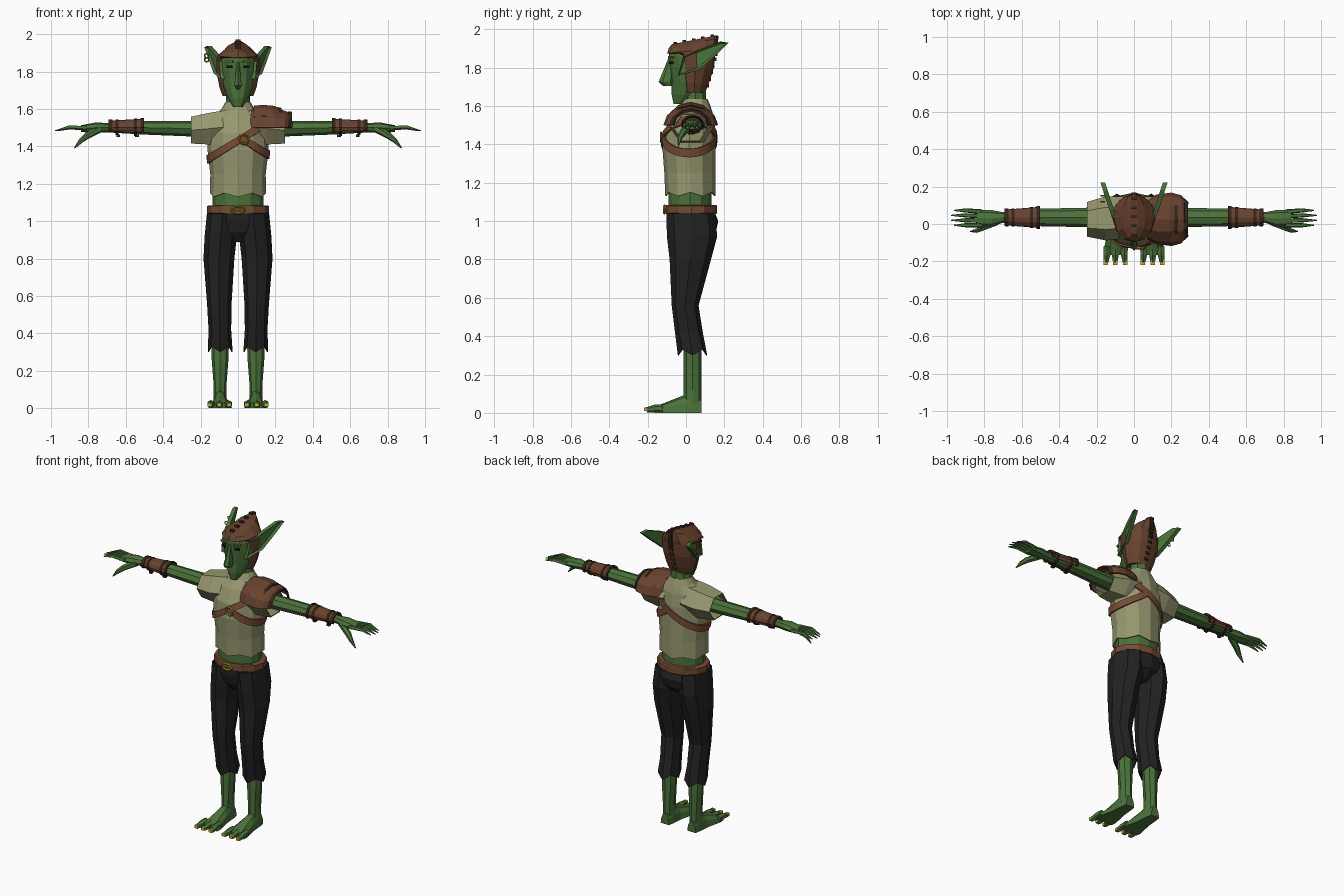
import bpy, bmesh
from math import sin, cos, pi, radians
from mathutils import Vector, Matrix

cube = bpy.data.objects.get("Cube")
if cube:
    bpy.data.objects.remove(cube)


def material(name, *rgb):
    mat = bpy.data.materials.new(name)
    mat.use_nodes = True
    mat.diffuse_color = (*rgb, 1)
    mat.node_tree.nodes["Principled BSDF"].inputs["Base Color"].default_value = (*rgb, 1)
    return mat


skin = material("green skin", .07, .17, .042)
cloth = material("pale shirt cloth", .31, .31, .16)
black = material("black trouser cloth", .016, .016, .017)
leather = material("brown leather", .14, .055, .028)
tan = material("light belt leather", .18, .07, .034)
dark = material("dark leather", .04, .018, .011)
gold = material("gold", .35, .24, .015)
nail = material("yellow nail", .5, .45, .03)
ink = material("eye black", .008, .01, .008)


def finish(name, bm, mat, thick=0):
    bmesh.ops.recalc_face_normals(bm, faces=bm.faces)
    mesh = bpy.data.meshes.new(name)
    bm.to_mesh(mesh)
    bm.free()
    mesh.materials.append(mat)
    obj = bpy.data.objects.new(name, mesh)
    bpy.context.collection.objects.link(obj)
    if thick:
        mod = obj.modifiers.new("thickness", 'SOLIDIFY')
        mod.thickness, mod.offset = thick, 0
    return obj


def loft(name, rings, mat, caps=True, thick=0, loop=True, keep=None):
    """Skin a list of point rings; keep(centre) filters the faces."""
    bm = bmesh.new()
    rows = [[bm.verts.new(p) for p in ring] for ring in rings]
    n = len(rows[0])
    for a, b in zip(rows, rows[1:]):
        for i in range(n if loop else n - 1):
            j = (i + 1) % n
            bm.faces.new((a[i], a[j], b[j], b[i]))
    if caps:
        bm.faces.new(rows[0])
        bm.faces.new(rows[-1])
    if keep:
        gone = [f for f in bm.faces if not keep(f.calc_center_median())]
        bmesh.ops.delete(bm, geom=gone, context='FACES')
    return finish(name, bm, mat, thick)


def turn(n):
    return [2 * pi * i / n - pi / 2 for i in range(n)]


def flat(z, rx, front, back, cx=0, n=12, tilt=0, jag=0):
    """Horizontal ring given by half width and front and back depth."""
    cy, ry = (front + back) / 2, (back - front) / 2
    pts = []
    for i, a in enumerate(turn(n)):
        y = cy + ry * sin(a)
        pts.append((cx + rx * cos(a), y, z + tilt * y + jag * (i % 2)))
    return pts


def across(s, x, cy, cz, ry, rz, n=8):
    """Ring around the arm axis on side s."""
    return [(s * x, cy + ry * sin(a), cz + rz * cos(a)) for a in turn(n)]


def tube(name, points, radii, mat, n=6):
    pts = [Vector(p) for p in points]
    rings = []
    for i, (p, r) in enumerate(zip(pts, radii)):
        d = pts[min(i + 1, len(pts) - 1)] - pts[max(i - 1, 0)]
        q = d.to_track_quat('Z', 'Y')
        rings.append([p + q @ Vector((r * cos(a), r * sin(a), 0)) for a in turn(n)])
    return loft(name, rings, mat)


def box(name, centre, size, mat, rot=0, axis='Z'):
    bm = bmesh.new()
    m = Matrix.Translation(centre) @ Matrix.Rotation(rot, 4, axis) @ Matrix.Diagonal((*size, 1))
    bmesh.ops.create_cube(bm, size=1, matrix=m)
    return finish(name, bm, mat)


def hoop(name, centre, rx, rz, r, mat, n=8):
    """Upright ring that faces the front."""
    c = Vector(centre)
    rings = []
    for a in turn(n) + [-pi / 2]:
        rings.append([c + Vector(((rx + r * cos(b)) * cos(a), r * sin(b), (rz + r * cos(b)) * sin(a)))
                      for b in turn(4)])
    return loft(name, rings, mat, caps=False)


# Head, neck and nose
loft("head", [flat(*r) for r in (
    (1.61, .025, -.065, -.015), (1.66, .055, -.075, .06), (1.72, .08, -.075, .1),
    (1.8, .093, -.085, .12), (1.86, .095, -.09, .12), (1.9, .08, -.085, .12))], skin)
loft("neck", [flat(1.57, .07, -.01, .11, n=8), flat(1.72, .06, 0, .1, n=8)], skin)
loft("nose", [flat(z, w, f, -.06, n=6) for z, w, f in (
    (1.85, .008, -.092), (1.77, .017, -.125), (1.725, .022, -.143), (1.705, .012, -.12))], skin)

# Hood with a stitched ridge
loft("hood", [flat(z, w, f, b, tilt=t) for z, w, f, b, t in (
    (1.67, .083, -.015, .1, 0), (1.72, .1, -.03, .12, 0), (1.8, .115, -.045, .145, 0),
    (1.87, .115, -.06, .155, .1), (1.885, .107, -.098, .162, .1), (1.92, .06, -.09, .167, .2),
    (1.937, .02, -.075, .165, .2))], leather)
ridge = [Vector(p) for p in ((0, -.08, 1.92), (0, .16, 1.968), (0, .156, 1.86), (0, .105, 1.69))]
for a, b in zip(ridge, ridge[1:]):
    for k in range(5):
        box("hood_stitch", a.lerp(b, (k + .5) / 5), (.026, .018, .018), dark)

# Eyes, brows and ears
ear = ((-.04, 1.76), (-.015, 1.855), (.08, 1.9), (.18, 1.937), (.222, 1.93), (.16, 1.87), (.07, 1.79))
for s, side in ((1, "left"), (-1, "right")):
    box(side + "_eye", (s * .046, -.076, 1.826), (.03, .014, .014), ink, s * radians(22))
    box(side + "_brow", (s * .048, -.078, 1.853), (.045, .016, .01), skin, s * radians(22))
    bm = bmesh.new()
    face = bm.faces.new([bm.verts.new((s * (.1 + .33 * (y + .02)), y, z)) for y, z in ear])
    base = bmesh.ops.extrude_face_region(bm, geom=[face])
    for v in base["geom"]:
        if isinstance(v, bmesh.types.BMVert):
            v.co.x -= s * .025
    bmesh.ops.inset_region(bm, faces=[face], thickness=.012, depth=0)
    for v in face.verts:
        v.co.x -= s * .012
    finish(side + "_ear", bm, skin)
for k in range(2):
    hoop("earring", (-.168, .15 - .03 * k, 1.885 - .022 * k), .012, .012, .004, gold, 6)

# Shirt body, waist and belt
torso = ((1.13, .148, -.105, .15), (1.25, .145, -.11, .15), (1.38, .16, -.12, .15),
         (1.47, .158, -.11, .15), (1.55, .14, -.07, .14), (1.6, .085, -.03, .125),
         (1.635, .065, -.01, .11))
loft("shirt", [flat(*r, jag=.02 * (i == 0)) for i, r in enumerate(torso)], cloth, caps=False, thick=.006)
loft("waist", [flat(1.03, .137, -.09, .135), flat(1.25, .135, -.09, .13)], skin)
loft("belt", [flat(z, w, -.065 - w / 4, .12 + w / 4) for z, w in (
    (1.038, .155), (1.043, .166), (1.08, .166), (1.085, .155))], tan)
hoop("belt_buckle", (0, -.112, 1.06), .033, .02, .007, gold)
box("buckle_pin", (0, -.112, 1.06), (.05, .012, .008), gold)

# Trousers, shins and feet
loft("trouser_seat", [flat(*r) for r in (
    (.89, .05, -.05, .1), (.94, .15, -.085, .155), (1., .166, -.1, .168), (1.045, .163, -.1, .15))], black)
for s, side in ((1, "left"), (-1, "right")):
    loft(side + "_trouser_leg", [flat(z, w, f, b, s * c, 8, jag=j) for z, c, w, f, b, j in (
        (.3, .095, .064, -.04, .108, .03), (.42, .097, .058, -.055, .085, 0),
        (.56, .1, .063, -.072, .063, 0), (.8, .102, .08, -.083, .128, 0),
        (.92, .092, .084, -.097, .16, 0), (1.04, .082, .082, -.1, .15, 0))], black, caps=False, thick=.005)
    loft(side + "_shin", [flat(z, w, -.012, .08, s * .096, 8) for z, w in (
        (.04, .034), (.12, .034), (.25, .044), (.4, .05))], skin)
    foot = []
    for y, w, h in ((.08, .03, .07), (.04, .036, .11), (-.03, .042, .085), (-.13, .064, .045), (-.165, .06, .03)):
        foot.append([(s * (.096 + w * cos(a)), y, max(0, h * sin(a))) for a in turn(12)])
    loft(side + "_foot", foot, skin)
    for x in (.052, .1, .145):
        tip = s * (x + (x - .096) * .1)
        tube(side + "_toe", ((s * x, -.12, .022), (s * x, -.165, .022), (tip, -.205, .015)),
             (.022, .021, .014), skin)
        box(side + "_toenail", (tip, -.205, .019), (.024, .028, .018), nail)

# Sleeves, arms, hands and bracers
for s, side in ((1, "left"), (-1, "right")):
    loft(side + "_sleeve", [across(s, *r, 6) for r in (
        (.06, .035, 1.505, .11, .1), (.15, .03, 1.495, .115, .095), (.25, .025, 1.487, .09, .08))],
        cloth, caps=False, thick=.006)
    loft(side + "_arm", [across(s, *r) for r in (
        (.13, .03, 1.495, .055, .045), (.25, .035, 1.495, .052, .042), (.5, .035, 1.5, .047, .037),
        (.7, .035, 1.5, .028, .025), (.76, .03, 1.5, .044, .028), (.84, .032, 1.495, .042, .018))], skin)
    for k in range(4):
        y = .066 - .024 * k
        reach = .985 - .015 * abs(k - 1.5)
        tube(side + "_finger", ((s * .81, y, 1.497), (s * .9, y * 1.1, 1.503), (s * reach, y * 1.1, 1.484)),
             (.013, .012, .003), skin, 5)
    tube(side + "_thumb", ((s * .74, .01, 1.495), (s * .81, -.02, 1.455), (s * .84, -.035, 1.43), (s * .875, -.04, 1.39)),
         (.022, .018, .013, .003), skin)

    def cuff(part, x1, x2, grow, mat, keep=None):
        def ring(x):
            t = (x - .5) / .2
            return across(s, x, .035, 1.502, .054 - .016 * t + grow, .043 - .011 * t + grow, 12)
        loft(side + part, [ring(x1), ring(x2)], mat, caps=False, thick=.006, keep=keep)

    def upper(c):
        return c.z > 1.485
    cuff("_bracer", .505, .69, 0, leather, upper)
    cuff("_bracer_trim", .503, .52, .005, dark, upper)
    cuff("_bracer_trim", .672, .692, .005, dark, upper)
    for x in (.54, .64):
        cuff("_bracer_strap", x, x + .016, .003, dark)
        box(side + "_strap_buckle", (s * x, .02, 1.457), (.02, .02, .012), dark)

# Layered pad on the left shoulder
def pad(name, sections, mat, low):
    loft(name, [across(1, x, .025, 1.5, ry, rz, 12) for x, ry, rz in sections], mat,
         caps=False, thick=.01, keep=lambda c: c.z > low)


pad("shoulder_pad", ((.07, .1, .095), (.12, .128, .108), (.2, .138, .1), (.25, .125, .085), (.28, .09, .075)),
    leather, 1.5)
pad("shoulder_pad_top", ((.085, .105, .112), (.13, .125, .117), (.19, .128, .112), (.22, .115, .1)), leather, 1.53)
pad("shoulder_pad_trim", ((.215, .118, .105), (.23, .116, .1)), dark, 1.53)
pad("shoulder_pad_rim", ((.268, .108, .083), (.287, .088, .08)), dark, 1.5)


# Chest straps that hug the shirt
def strap(name, start, end, height):
    rows = []
    for deg in range(start, end + 1, 10):
        a, row = radians(deg), []
        for dz in (-.022, .022):
            z = height(deg) + dz
            lo, hi = next((p, q) for p, q in zip(torso, torso[1:]) if q[0] >= z)
            t = (z - lo[0]) / (hi[0] - lo[0])
            w, f, b = (lo[i] + (hi[i] - lo[i]) * t for i in (1, 2, 3))
            row.append(((w + .008) * cos(a), (f + b) / 2 + ((b - f) / 2 + .008) * sin(a), z))
        rows.append(row)
    loft(name, rows, tan, caps=False, thick=.01, loop=False)


strap("shoulder_strap", -180, 180, lambda d: 1.43 + .1 * cos(radians(d)))
strap("side_strap", -80, 80, lambda d: 1.355 + .085 * (d / 80) ** 2)
hoop("strap_ring", (.032, -.13, 1.437), .026, .026, .006, gold)
